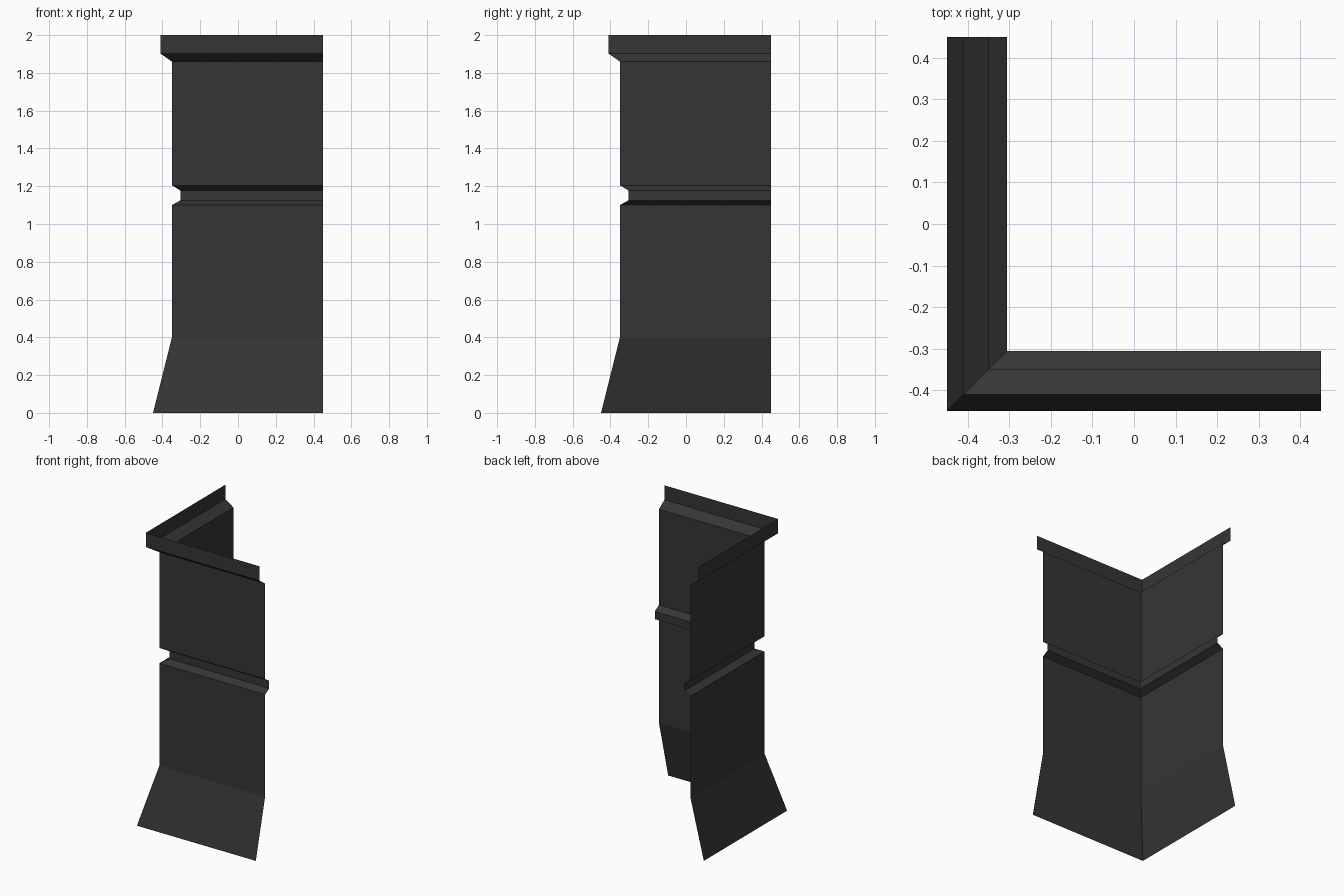
import bpy
import bmesh

if "Cube" in bpy.data.objects:
    bpy.data.objects.remove(bpy.data.objects["Cube"])

END = 0.45  # both wall arms stop here

dark = bpy.data.materials.new("dark grey")
dark.diffuse_color = (0.036, 0.036, 0.036, 1)
dark.use_nodes = True
dark.node_tree.nodes["Principled BSDF"].inputs["Base Color"].default_value = dark.diffuse_color


def corner_sweep(name, profile):
    """Sweep an (outward offset, height) profile round the L corner, mitred."""
    bm = bmesh.new()
    rows = [[bm.verts.new(p) for p in ((-d, END, z), (-d, -d, z), (END, -d, z))]
            for d, z in profile]
    for low, high in zip(rows, rows[1:]):
        for i in range(2):
            bm.faces.new((low[i], low[i + 1], high[i + 1], high[i]))
    mesh = bpy.data.meshes.new(name)
    bm.to_mesh(mesh)
    bm.free()
    mesh.materials.append(dark)
    obj = bpy.data.objects.new(name, mesh)
    bpy.context.collection.objects.link(obj)
    return obj


# Flared foot, two flat wall bands, the groove between them, and the top rim
corner_sweep("flared_base", [(0.45, 0), (0.35, 0.4)])
corner_sweep("lower_wall", [(0.35, 0.4), (0.35, 1.1)])
corner_sweep("groove", [(0.35, 1.1), (0.305, 1.125), (0.305, 1.177), (0.35, 1.205)])
corner_sweep("upper_wall", [(0.35, 1.205), (0.35, 1.86)])
corner_sweep("top_rim", [(0.35, 1.86), (0.41, 1.902), (0.41, 2.0)])
